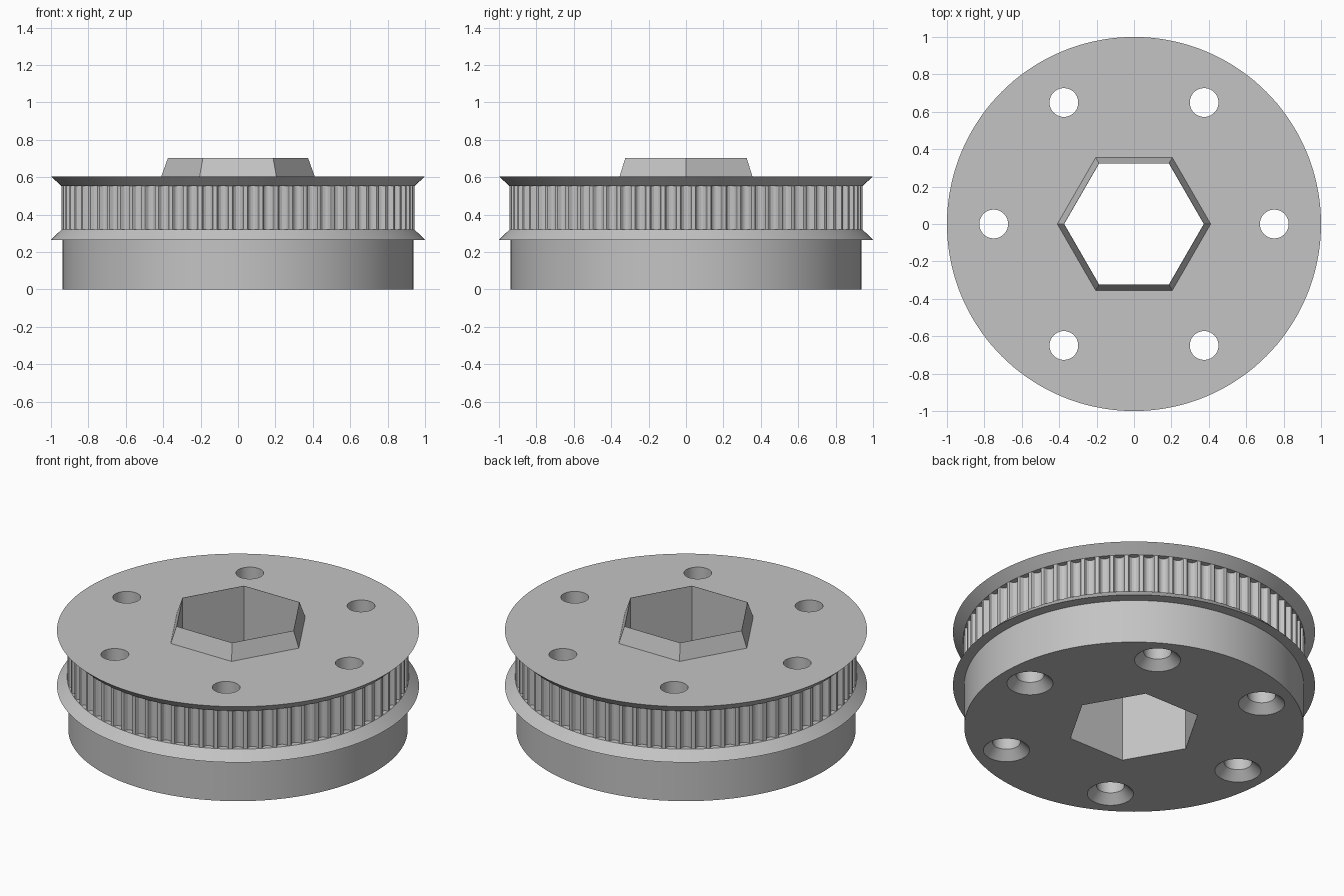
import bpy, bmesh
from math import sin, cos, tau
from mathutils import Matrix, Vector

if "Cube" in bpy.data.objects:
    bpy.data.objects.remove(bpy.data.objects["Cube"])

grey = bpy.data.materials.new("light grey plastic")
grey.use_nodes = True
colour = (0.55, 0.55, 0.55, 1)
grey.diffuse_color = colour
grey.node_tree.nodes["Principled BSDF"].inputs["Base Color"].default_value = colour


def loft(name, outlines):
    """Closed solid through outlines that share one point count."""
    bm = bmesh.new()
    rings = [[bm.verts.new(p) for p in o] for o in outlines]
    n = len(rings[0])
    for a, b in zip(rings, rings[1:]):
        for i in range(n):
            j = (i + 1) % n
            bm.faces.new((a[i], a[j], b[j], b[i]))
    bm.faces.new(rings[0][::-1])
    bm.faces.new(rings[-1])
    bmesh.ops.recalc_face_normals(bm, faces=bm.faces)
    mesh = bpy.data.meshes.new(name)
    bm.to_mesh(mesh)
    bm.free()
    mesh.materials.append(grey)
    obj = bpy.data.objects.new(name, mesh)
    bpy.context.collection.objects.link(obj)
    return obj


def lathe(name, profile, sides, x=0, y=0):
    return loft(name, [[(x + r * cos(tau * i / sides), y + r * sin(tau * i / sides), z)
                        for i in range(sides)] for r, z in profile])


def combine(target, other, operation):
    mod = target.modifiers.new(other.name, "BOOLEAN")
    mod.operation, mod.object, mod.solver = operation, other, "EXACT"
    bpy.context.view_layer.objects.active = target
    bpy.ops.object.modifier_apply(modifier=mod.name)
    bpy.data.objects.remove(other)


# Hub drum with the lower flange
pulley = lathe("toothed_pulley", [(0.9375, 0), (0.9375, 0.265), (1, 0.265), (0.944, 0.32)], 144)

# Toothed belt track: rounded grooves cut into the rim
TEETH, RIM = 72, 0.943
half = [(0.0353, 0), (0.0306, 0.0016), (0.0282, 0.0054), (0.0258, 0.0143),
        (0.0213, 0.0225), (0.0118, 0.0295)]
groove = [(-w, d) for w, d in half] + [(0, 0.0319)] + half[::-1]
outline = []
for t in range(TEETH):
    turn = Matrix.Rotation(tau * t / TEETH, 3, "Z")
    outline += [turn @ Vector((RIM - d, w, 0)) for w, d in groove]
track = loft("belt_track", [[p + Vector((0, 0, z)) for p in outline] for z in (0.31, 0.565)])
combine(pulley, track, "UNION")

# Upper flange
combine(pulley, lathe("upper_flange", [(0.944, 0.553), (1, 0.605)], 144), "UNION")

# Tapered hexagonal collar
combine(pulley, lathe("hex_collar", [(0.419, 0.58), (0.41, 0.605), (0.375, 0.702)], 6), "UNION")

# Hexagonal bore
combine(pulley, lathe("hex_bore", [(0.373, -0.1), (0.373, 0.8)], 6), "DIFFERENCE")

# Six bolt holes, countersunk from below
for k in range(6):
    hole = lathe("bolt_hole", [(0.138, -0.01), (0.077, 0.05), (0.077, 0.8)], 40,
                 0.75 * cos(tau * k / 6), 0.75 * sin(tau * k / 6))
    combine(pulley, hole, "DIFFERENCE")

# Smooth the round walls, keep edges crisp
bpy.ops.object.select_all(action="DESELECT")
pulley.select_set(True)
bpy.context.view_layer.objects.active = pulley
bpy.ops.object.shade_smooth_by_angle(angle=0.3)
